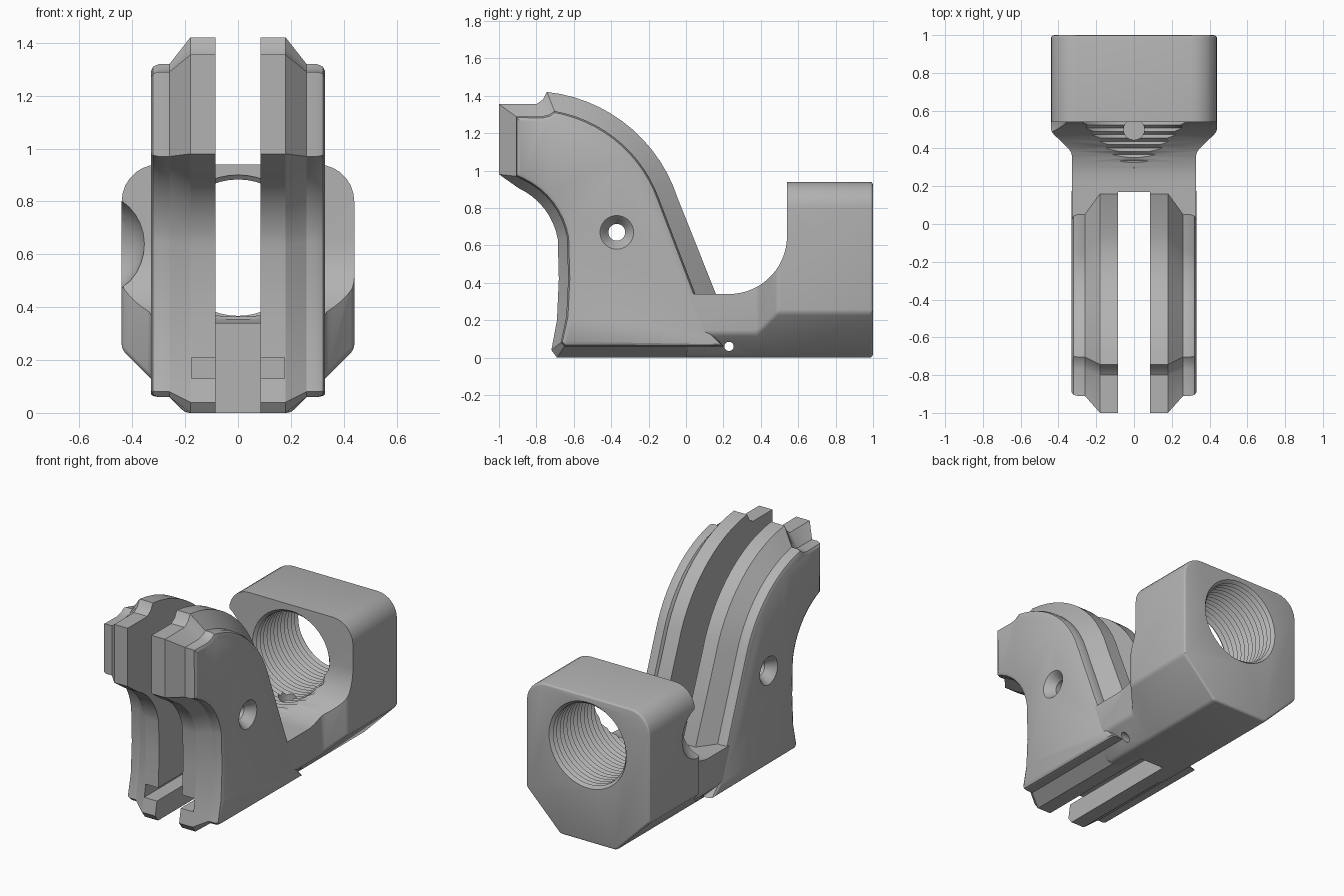
import bpy, bmesh
from math import sin, cos, pi, radians
from mathutils import Vector

old = bpy.data.objects.get("Cube")
if old:
    bpy.data.objects.remove(old, do_unlink=True)

grey = bpy.data.materials.new("plain grey")
grey.use_nodes = True
grey.diffuse_color = (0.45, 0.45, 0.45, 1)
grey.node_tree.nodes["Principled BSDF"].inputs["Base Color"].default_value = grey.diffuse_color


def loft(name, sections):
    """Skin equal-length closed sections and cap both ends."""
    bm = bmesh.new()
    rings = [[bm.verts.new(p) for p in s] for s in sections]
    n = len(rings[0])
    for a, b in zip(rings, rings[1:]):
        for i in range(n):
            j = (i + 1) % n
            bm.faces.new((a[i], a[j], b[j], b[i]))
    bm.faces.new(rings[0][::-1])
    bm.faces.new(rings[-1])
    bmesh.ops.recalc_face_normals(bm, faces=bm.faces)
    mesh = bpy.data.meshes.new(name)
    bm.to_mesh(mesh)
    bm.free()
    mesh.materials.append(grey)
    ob = bpy.data.objects.new(name, mesh)
    bpy.context.collection.objects.link(ob)
    return ob


def arc(cy, cz, r, a, b, n):
    """Points on an arc from angle a to b, in degrees."""
    angles = [radians(a + (b - a) * i / (n - 1)) for i in range(n)]
    return [(cy + r * cos(t), cz + r * sin(t)) for t in angles]


def turned(name, axis, centre, rings, sides=32):
    """Round solid along an axis from (position, radius) pairs."""
    u, v = [k for k in range(3) if k != axis]
    sections = []
    for pos, r in rings:
        ring = []
        for i in range(sides):
            p = Vector(centre)
            p[axis] = pos
            p[u] += r * cos(2 * pi * i / sides)
            p[v] += r * sin(2 * pi * i / sides)
            ring.append(p)
        sections.append(ring)
    return loft(name, sections)


def prism(name, profile, x0, x1):
    return loft(name, [[(x, y, z) for y, z in profile] for x in (x0, x1)])


def box(name, x, y, z):
    return prism(name, [(y[0], z[0]), (y[1], z[0]), (y[1], z[1]), (y[0], z[1])], *x)


def apply_modifier(ob, kind, **settings):
    m = ob.modifiers.new(kind.title(), kind)
    for key, value in settings.items():
        setattr(m, key, value)
    bpy.ops.object.select_all(action='DESELECT')
    bpy.context.view_layer.objects.active = ob
    ob.select_set(True)
    bpy.ops.object.modifier_apply(modifier=m.name)


def cut(ob, tool):
    tool.hide_render = True
    apply_modifier(ob, 'BOOLEAN', operation='DIFFERENCE', solver='EXACT', object=tool)
    bpy.data.objects.remove(tool, do_unlink=True)


def inset(profile, d):
    """Move a counter-clockwise outline inward."""
    out = []
    n = len(profile)
    for i in range(n):
        a, p, b = (Vector(profile[k % n]) for k in (i - 1, i, i + 1))
        e, f = (p - a).normalized(), (b - p).normalized()
        normal = Vector((-e.y - f.y, e.x + f.x)).normalized()
        out.append(tuple(p + normal * d))
    return out


# Side plates: full inner outline, chamfered out to a smaller outer outline
inner = ([(-1, .98)] + arc(-1.05, .57, .37, 65, 10, 9)
         + [(-.68, .42), (-.69, .2), (-.72, .04), (-.69, 0), (.17, 0), (.165, .15), (.16, .34)]
         + arc(-.83, .6, .825, 18, 84, 14)
         + [(-.765, 1.38), (-.8, 1.355), (-1, 1.355)])
outer = ([(-.91, .97)] + arc(-1.05, .57, .42, 65, 10, 9)
         + [(-.63, .42), (-.64, .22), (-.67, .08), (-.65, .06), (.2, .06), (.12, .15), (.05, .34)]
         + arc(-.83, .6, .73, 20, 80, 14)
         + [(-.73, 1.3), (-.77, 1.29), (-.91, 1.29)])
layers = [(.085, inner), (.18, inner), (.26, outer), (.3, outer),
          (.321, inset(outer, .009)), (.33, inset(outer, .028))]
plates = loft("side_plates", [[(x, y, z) for y, z in p] for x, p in layers])

# Pivot hole with countersink, and the groove along the inner faces
cut(plates, turned("pivot_cutter", 0, (0, -.37, .67),
                   [(0, .045), (.27, .045), (.29, .06), (.32, .08), (.34, .1)]))
cut(plates, box("groove_cutter", (0, .175), (-1, 0), (.13, .21)))
apply_modifier(plates, 'MIRROR', use_clip=False, use_mirror_merge=False)


def block_section(y, w):
    """Block outline: rounded top corners and chamfered bottom."""
    half = [(.2, 0), (w, w - .2)] + arc(w - .14, .8, .14, 0, 90, 8)
    outline = half + [(-x, z) for x, z in reversed(half)]
    return [(x, y, z) for x, z in outline]


# Base flaring into the rear block
block = loft("rear_block", [block_section(y, w) for y, w in
                            ((0, .329), (.38, .329), (.49, .44), (1, .44))])
apply_modifier(block, 'BEVEL', width=.018, segments=3, limit_method='ANGLE',
               angle_limit=radians(30))

# Curved saddle in front of the block
saddle = [(-.3, .34)] + arc(.23, .65, .31, -90, 0, 16) + [(.54, 1.2), (-.3, 1.2)]
cut(block, prism("saddle_cutter", saddle, -.7, .7))
cut(block, box("gap_cutter", (-.085, .085), (-.3, .17), (-.2, .6)))

# Threaded bore
thread = [(.28 + .0175 * i, .258 + .02 * (i % 2)) for i in range(44)]
cut(block, turned("thread_cutter", 1, (0, 0, .625), thread, 48))

# Small drain holes and the finger dent on one side
cut(block, turned("drain_cutter", 2, (0, .5, 0), [(.15, .055), (.6, .055)], 20))
cut(block, turned("pin_cutter", 0, (0, .23, .06), [(-.5, .025), (.5, .025)], 16))
dent = [(.5 - .2 * cos(pi * i / 16), .2 * sin(pi * i / 16)) for i in range(1, 16)]
cut(block, turned("dent_cutter", 1, (-.55, 0, .64), dent))

for ob in (plates, block):
    bpy.ops.object.select_all(action='DESELECT')
    bpy.context.view_layer.objects.active = ob
    ob.select_set(True)
    bpy.ops.object.shade_smooth_by_angle(angle=radians(28))
